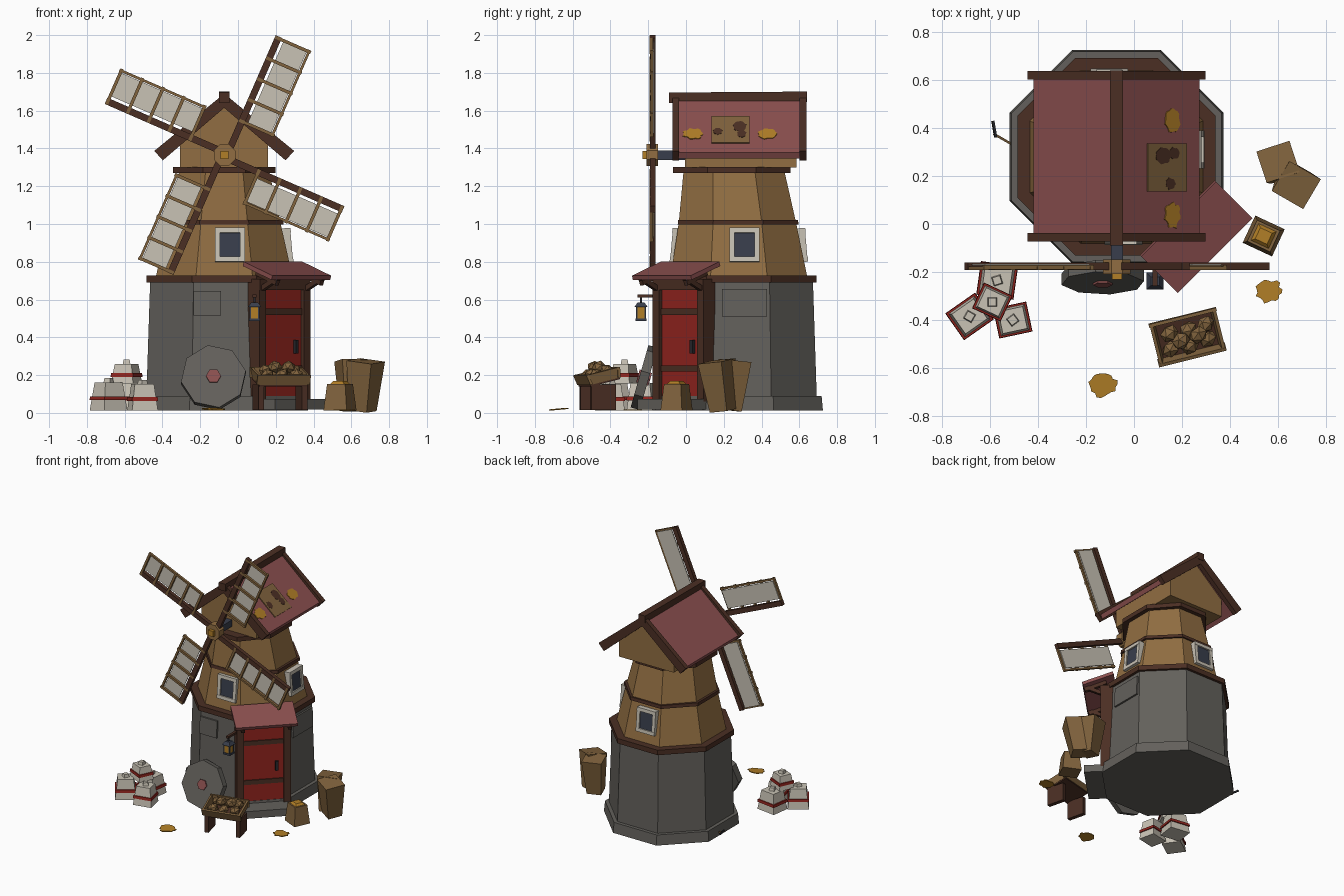
import bpy, bmesh, random
from math import radians, cos, sin, pi, atan2
from mathutils import Matrix, Vector, Euler

random.seed(4)
cube = bpy.data.objects.get("Cube")
if cube:
    bpy.data.objects.remove(cube)


def material(name, r, g, b):
    m = bpy.data.materials.new(name)
    m.use_nodes = True
    m.diffuse_color = (r, g, b, 1)
    m.node_tree.nodes["Principled BSDF"].inputs["Base Color"].default_value = (r, g, b, 1)
    return m


WOOD = material("light wood", .285, .155, .054)
PINE = material("dull wood", .22, .125, .047)
DARK = material("dark wood", .07, .028, .017)
STONE = material("grey stone", .125, .118, .106)
ROOF = material("faded red", .26, .08, .078)
RED = material("door red", .29, .018, .013)
CLOTH = material("off white", .58, .54, .46)
GLASS = material("slate blue", .04, .048, .072)
GOLD = material("ochre", .44, .21, .02)
IRON = material("dark iron", .02, .02, .025)

CX, CY = -.073, .28
CENTRE = Matrix.Translation((CX, CY, 0))
ID = Matrix.Identity(4)


def place(loc, rot=(0, 0, 0)):
    return Matrix.Translation(loc) @ Euler([radians(a) for a in rot]).to_matrix().to_4x4()


def finish(name, bm, mat, M=ID):
    bm.transform(M)
    bmesh.ops.recalc_face_normals(bm, faces=bm.faces[:])
    me = bpy.data.meshes.new(name)
    bm.to_mesh(me)
    bm.free()
    me.materials.append(mat)
    ob = bpy.data.objects.new(name, me)
    bpy.context.collection.objects.link(ob)


def box(name, mat, size, loc=(0, 0, 0), rot=(0, 0, 0), M=ID, top=1):
    bm = bmesh.new()
    bmesh.ops.create_cube(bm, size=1)
    for v in bm.verts:
        k = top if v.co.z > 0 else 1
        v.co = Vector((v.co.x * size[0] * k, v.co.y * size[1] * k, v.co.z * size[2]))
    finish(name, bm, mat, M @ place(loc, rot))


def disc(name, mat, n, r, depth, M):
    bm = bmesh.new()
    bmesh.ops.create_cone(bm, cap_ends=True, segments=n, radius1=r, radius2=r, depth=depth)
    finish(name, bm, mat, M)


def loft(name, mat, rings):
    """Flat-sided octagon rings (z, half x, half y, centre y) joined together."""
    bm = bmesh.new()
    loops = []
    for z, hx, hy, cy in rings:
        k = 1 / cos(pi / 8)
        loops.append([bm.verts.new((CX + hx * k * cos(a), cy + hy * k * sin(a), z))
                      for a in [pi / 8 + i * pi / 4 for i in range(8)]])
    for a, b in zip(loops, loops[1:]):
        for i in range(8):
            j = (i + 1) % 8
            bm.faces.new((a[i], a[j], b[j], b[i]))
    bm.faces.new(loops[0])
    bm.faces.new(loops[-1])
    finish(name, bm, mat)


def extrude_y(name, mat, pts, y0, y1, side=1):
    bm = bmesh.new()
    f = bm.faces.new([bm.verts.new((CX + side * x, y0, z)) for x, z in pts])
    out = bmesh.ops.extrude_face_region(bm, geom=[f])["geom"]
    bmesh.ops.translate(bm, vec=(0, y1 - y0, 0),
                        verts=[v for v in out if isinstance(v, bmesh.types.BMVert)])
    finish(name, bm, mat)


def splat(name, mat, r, M, n=22):
    """Thin ragged patch with alternating points."""
    bm = bmesh.new()
    bmesh.ops.create_cone(bm, cap_ends=True, segments=n, radius1=r, radius2=r, depth=.006)
    scale = [(1 if i % 2 else .86) * random.uniform(.9, 1.06) for i in range(n)]
    for v in bm.verts:
        k = scale[round(atan2(v.co.y, v.co.x) / (2 * pi) * n) % n]
        v.co.x *= k
        v.co.y *= k * .85
    finish(name, bm, mat, M)


# Tower body and trims
loft("stone_base", STONE, [(.012, .445, .445, CY), (.09, .438, .438, CY)])
loft("stone_wall", STONE, [(.09, .412, .412, CY), (.70, .392, .392, CY)])
loft("upper_wall", WOOD, [(.72, .362, .362, CY), (1.01, .297, .31, .272), (1.28, .238, .267, .254)])
loft("lower_trim", DARK, [(.69, .412, .412, CY), (.728, .412, .412, CY)])
loft("middle_trim", DARK, [(.998, .315, .32, .276), (1.022, .312, .317, .276)])
loft("upper_trim", DARK, [(1.27, .272, .312, .242), (1.303, .272, .312, .242)])

# Raised stones on the lower wall
for k, x, z, w, h in ((0, -.09, .58, .145, .13), (90, .03, .583, .24, .145)):
    box("raised_stone", STONE, (w, .024, h), (x, -.393 - (.7 - z) * .033, z), (-2, 0, 0),
        CENTRE @ place((0, 0, 0), (0, 0, k)))

# Windows on the front, left and back faces
for k in (0, 90, 180):
    W = CENTRE @ place((0, 0, 0), (0, 0, k)) @ place((.03, -.33, .888), (-5, 0, 0))
    for s in (-1, 1):
        box("window_side", CLOTH, (.026, .054, .18), (s * .066, 0, 0), M=W)
        box("window_rail", CLOTH, (.158, .058, .026), (0, 0, s * .077), M=W)
    box("window_pane", GLASS, (.108, .036, .13), M=W)

# Gabled cap house and roof
extrude_y("cap_house", WOOD, [(-.233, 1.30), (.233, 1.30), (.233, 1.44), (0, 1.64), (-.233, 1.44)], -.005, .585)
for s in (-1, 1):
    extrude_y("roof_slab", ROOF, [(0, 1.675), (.345, 1.378), (.33, 1.347), (0, 1.632)], -.045, .61, s)
    for y in (-.072, .602):
        extrude_y("barge_board", DARK, [(0, 1.69), (.37, 1.387), (.325, 1.337), (0, 1.615)], y, y + .035, s)
box("ridge_beam", DARK, (.056, .73, .055), (CX, .275, 1.671), (.4, 0, 0))

# Roof patch and fallen leaves on the slope
SLOPE = Matrix.Translation((CX, 0, 1.675)) @ place((0, 0, 0), (0, 41, 0))
box("roof_patch", PINE, (.215, .2, .009), (.275, .235, .004), M=SLOPE)
for u, y, r in ((.29, .168, .03), (.25, .285, .045), (.31, .295, .032)):
    splat("patch_hole", DARK, r, SLOPE @ place((u, y, .007)))
for y in (.035, .43):
    splat("roof_leaf", GOLD, .055, SLOPE @ place((.305, y, .003), (0, 0, 90)))

# Axle and hub
HUB = Matrix.Translation((-.071, -.178, 1.365))
UP = place((0, 0, 0), (90, 0, 0))
box("axle", GLASS, (.05, .18, .05), (0, .09, 0), M=HUB)
disc("hub", WOOD, 8, .062, .06, HUB @ UP @ place((0, 0, 0), (0, 0, 22.5)))
box("hub_cap", GOLD, (.042, .03, .042), (0, -.038, 0), M=HUB)

# Four sails: local x runs along the spar, local y across the cloth
for k in range(4):
    a = radians(66.4 + 90 * k)
    S = HUB @ Matrix(((cos(a), sin(a), 0, 0), (0, 0, 1, 0), (sin(a), -cos(a), 0, 0), (0, 0, 0, 1)))
    box("sail_spar", DARK, (.69, .036, .03), (.345, .012, .002), M=S)
    box("sail_rail", PINE, (.50, .014, .018), (.44, .19, -.002), M=S)
    box("sail_cloth", CLOTH, (.475, .135, .006), (.44, .112, .008), M=S)
    for i in range(5):
        box("sail_batten", PINE, (.017, .205, .016), (.20 + .12 * i, .098, -.006), M=S)

# Doorway on the diagonal face; local -y points out of the door
D = CENTRE @ place((0, 0, 0), (0, 0, 45))
box("door", RED, (.29, .07, .60), (0, -.40, .37), M=D)
for z in (.235, .535):
    box("door_band", DARK, (.284, .012, .034), (0, -.437, z), M=D)
box("door_handle", IRON, (.022, .02, .07), (.095, -.442, .35), M=D)
for s in (-1, 1):
    box("door_post", DARK, (.05, .085, .63), (s * .166, -.413, .375), M=D)
    box("porch_brace", DARK, (.026, .19, .026), (s * .166, -.485, .675), (-25, 0, 0), M=D)
    box("porch_arm", DARK, (.026, .16, .026), (s * .166, -.49, .715), (20, 0, 0), M=D)
box("door_lintel", DARK, (.38, .09, .06), (0, -.412, .68), M=D)
box("porch_roof", ROOF, (.44, .227, .024), (0, -.47, .752), (19, 0, 0), M=D)
box("door_step", STONE, (.38, .20, .055), (0, -.47, .046), M=D)

# Lantern on its bracket
L = Matrix.Translation((.088, -.238, 0))
box("lantern_bracket", DARK, (.02, .12, .016), (0, .04, .62), M=L)
box("lantern_hook", IRON, (.01, .01, .04), (0, 0, .597), M=L)
box("lantern_cap", GLASS, (.07, .07, .024), (0, 0, .573), M=L, top=.5)
box("lantern_light", GOLD, (.046, .046, .064), (0, 0, .53), M=L)
box("lantern_foot", GLASS, (.058, .058, .014), (0, 0, .494), M=L)
for x in (-.022, .022):
    for y in (-.022, .022):
        box("lantern_bar", GLASS, (.008, .008, .07), (x, y, .53), M=L)

# Leaning millstone
MILL = Matrix.Translation((-.13, -.222, .187)) @ place((0, 0, 0), (74, 0, 0))
disc("millstone", STONE, 8, .174, .05, MILL @ place((0, 0, 0), (0, 0, 10)))
disc("millstone_plug", ROOF, 6, .04, .068, MILL @ place((0, 0, 0), (0, 0, 30)))

# Stand with a tilted tray of potatoes
T = place((.222, -.467, 0), (0, 0, 14))
for s in (-1, 1):
    box("stand_leg", DARK, (.03, .135, .135), (s * .118, 0, .082), M=T)
TRAY = T @ place((0, 0, .195), (14, 0, 0))
box("tray_floor", DARK, (.26, .165, .014), (0, 0, -.03), M=TRAY)
for s in (-1, 1):
    box("tray_long_side", PINE, (.29, .014, .055), (0, s * .083, 0), (s * -10, 0, 0), M=TRAY)
    box("tray_end", PINE, (.014, .165, .055), (s * .13, 0, 0), (0, s * 10, 0), M=TRAY)
for x, y, z in ((-.08, -.035, .01), (-.07, .035, .02), (0, -.04, .015), (.01, .03, .02),
                (.08, -.03, .01), (.085, .035, .02), (-.03, 0, .05), (.045, .005, .048)):
    bm = bmesh.new()
    bmesh.ops.create_icosphere(bm, subdivisions=1, radius=.042)
    finish("potato", bm, PINE, TRAY @ place((x, y, z), (x * 900, y * 700, 30)) @ Matrix.Diagonal((1, .85, .8, 1)))

# Grain sack and two tall open-mouthed sacks
G = place((.54, -.05, 0), (0, 0, -25))
box("grain_sack", PINE, (.135, .125, .14), (0, 0, .083), M=G, top=.78)
box("grain_heap", GOLD, (.09, .085, .02), (0, 0, .158), M=G, top=.6)
box("tall_sack_a", PINE, (.105, .10, .265), (.602, .245, .145), (-6, 1, 18), top=1.38)
box("tall_sack_b", PINE, (.11, .105, .265), (.668, .18, .143), (5, 7, -30), top=1.38)

# Pile of flour sacks
for x, y, z, a, w, h in ((-.57, -.235, .012, -8, .155, .145), (-.685, -.385, .012, 35, .15, .15),
                         (-.505, -.40, .012, 12, .14, .14), (-.59, -.325, .155, -25, .13, .105)):
    F = place((x, y, z), (0, 0, a))
    box("flour_sack", CLOTH, (w, w * .9, h), (0, 0, h / 2), M=F, top=.74)
    box("sack_band", RED, (w * 1.01, w * .91, .02), (0, 0, h * .44), M=F, top=.97)
    box("sack_tie", CLOTH, (.04, .04, .025), (0, 0, h + .01), (0, 0, 25), F, .8)

# Spilt grain on the ground and a small broken tool behind
splat("spilt_grain", GOLD, .06, place((.56, -.28, .016)))
splat("spilt_grain", GOLD, .062, place((-.13, -.67, .02), (5, 0, 10)))
box("tool_handle", PINE, (.11, .01, .01), (-.54, .35, .05), (0, 25, -30))
box("tool_head", IRON, (.01, .07, .012), (-.582, .395, .075), (0, 20, 10))
